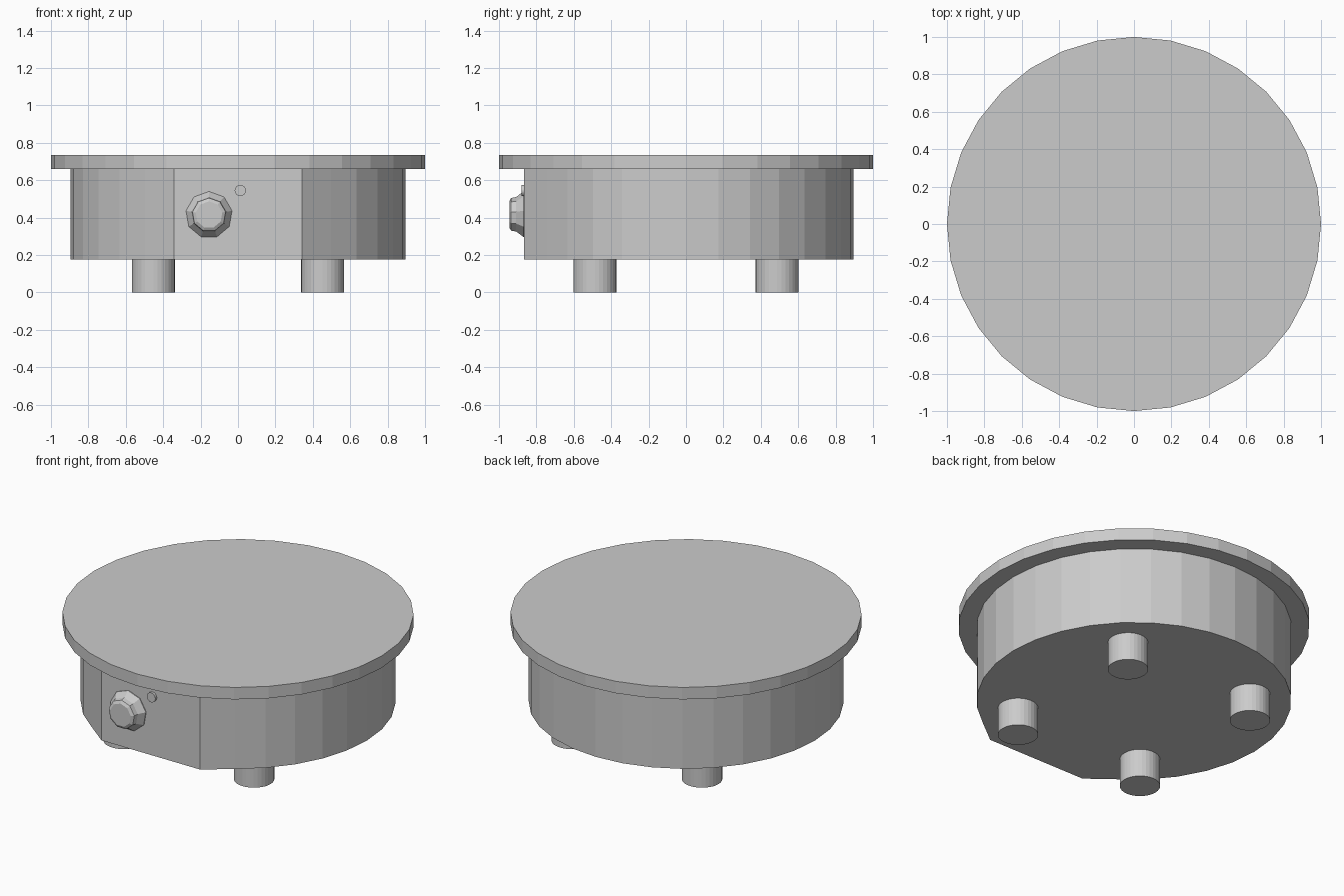
import bpy, bmesh, math

if "Cube" in bpy.data.objects:
    bpy.data.objects.remove(bpy.data.objects["Cube"])


def make_object(name, bm):
    bmesh.ops.recalc_face_normals(bm, faces=bm.faces)
    mesh = bpy.data.meshes.new(name)
    bm.to_mesh(mesh)
    bm.free()
    obj = bpy.data.objects.new(name, mesh)
    bpy.context.collection.objects.link(obj)
    return obj


def prism(name, outline, z0, z1):
    """Extrude an xy outline from z0 up to z1."""
    bm = bmesh.new()
    base = bm.faces.new([bm.verts.new((x, y, z0)) for x, y in outline])
    top = bmesh.ops.extrude_face_region(bm, geom=[base], use_keep_orig=True)["geom"]
    verts = [v for v in top if isinstance(v, bmesh.types.BMVert)]
    bmesh.ops.translate(bm, verts=verts, vec=(0, 0, z1 - z0))
    return make_object(name, bm)


def ring(radius, sides, cx=0.0, cy=0.0, start=math.pi / 2):
    return [(cx + radius * math.cos(start + math.tau * i / sides),
             cy + radius * math.sin(start + math.tau * i / sides)) for i in range(sides)]


def turned_forward(name, profile, sides, cx, cz):
    """Stack of (radius, y) rings around a y axis, capped at both ends."""
    bm = bmesh.new()
    loops = [[bm.verts.new((x, y, z)) for x, z in ring(r, sides, cx, cz)]
             for r, y in profile]
    for a, b in zip(loops, loops[1:]):
        for i in range(sides):
            j = (i + 1) % sides
            bm.faces.new((a[i], a[j], b[j], b[i]))
    bm.faces.new(loops[0])
    bm.faces.new(loops[-1])
    return make_object(name, bm)


# Round top plate
prism("top_plate", ring(1.0, 32), 0.66, 0.735)

# Body drum with a flat control panel at the front
FRONT = -0.865
outline = []
for x, y in ring(0.896, 32):
    if y < -0.8:
        if abs(x) < 0.3:
            continue
        y = FRONT
    outline.append((x, y))
prism("body", outline, 0.175, 0.66)

# Four feet
for sx, side in ((-1, "left"), (1, "right")):
    for sy, end in ((-1, "front"), (1, "back")):
        prism(f"{end}_{side}_foot", ring(0.115, 32, sx * 0.453, sy * 0.487), 0.0, 0.176)

# Control knob: tapered skirt and raised grip
turned_forward("knob", [(0.125, FRONT + 0.005), (0.125, FRONT - 0.005), (0.095, -0.908),
                        (0.09, -0.935), (0.072, -0.945)], 9, -0.155, 0.415)

# Indicator light
turned_forward("indicator_light", [(0.03, FRONT + 0.005), (0.03, -0.88)], 16, 0.012, 0.545)
